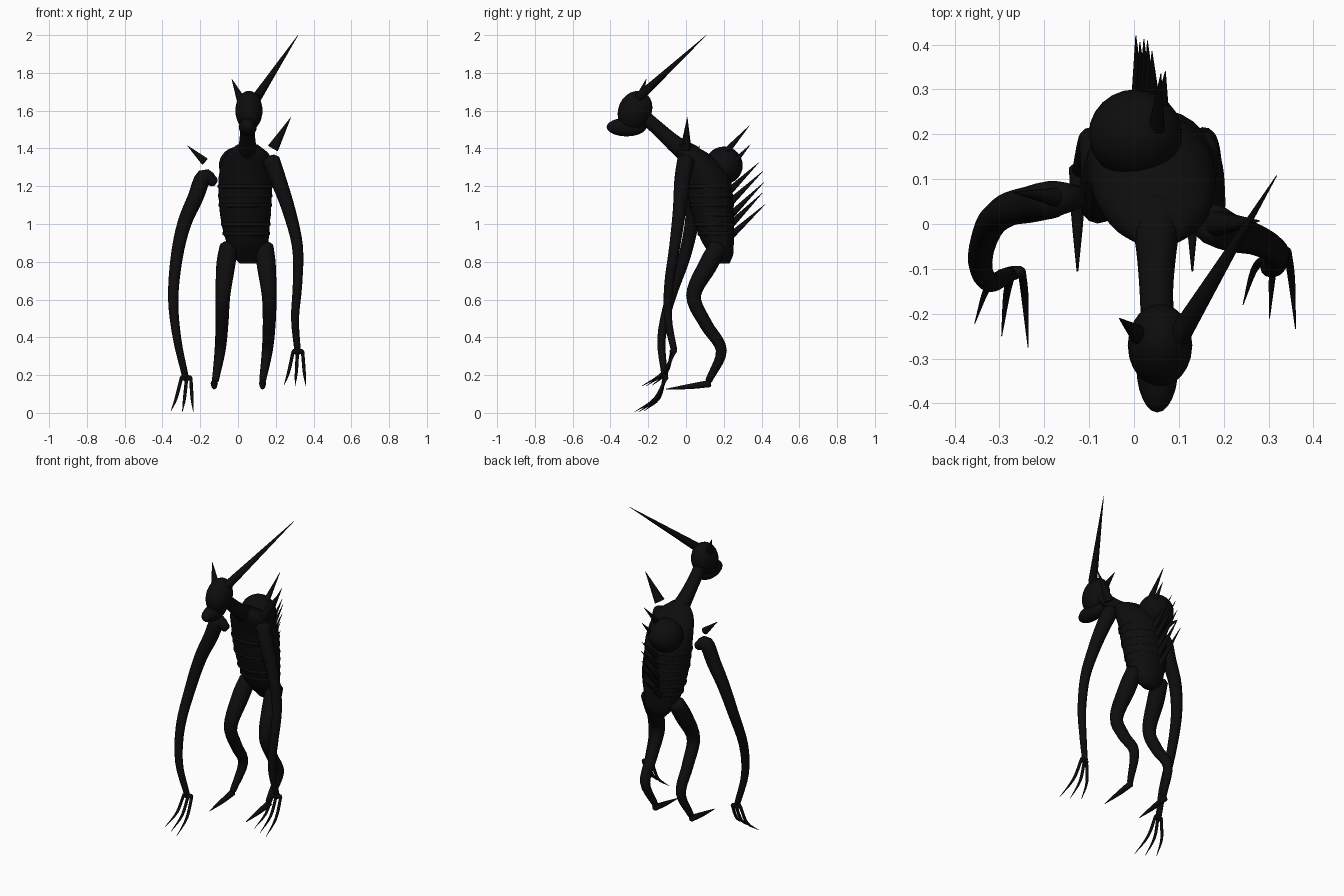
import bpy, bmesh, math
from mathutils import Vector, Matrix

if "Cube" in bpy.data.objects:
    bpy.data.objects.remove(bpy.data.objects["Cube"])


def material(name, v):
    m = bpy.data.materials.new(name)
    m.diffuse_color = (v, v, v, 1)
    m.use_nodes = True
    m.node_tree.nodes["Principled BSDF"].inputs["Base Color"].default_value = m.diffuse_color
    return m


SKIN = material("black_skin", 0.004)
HORN = material("black_horn", 0.0032)


def finish(name, bm, mat):
    bmesh.ops.recalc_face_normals(bm, faces=bm.faces)
    me = bpy.data.meshes.new(name)
    bm.to_mesh(me)
    bm.free()
    for p in me.polygons:
        p.use_smooth = True
    me.materials.append(mat)
    ob = bpy.data.objects.new(name, me)
    bpy.context.collection.objects.link(ob)
    return ob


def loft(name, rings, mat):
    """Skin a list of closed rings of points and cap both ends."""
    bm = bmesh.new()
    vs = [[bm.verts.new(p) for p in r] for r in rings]
    n = len(vs[0])
    for a, b in zip(vs, vs[1:]):
        for i in range(n):
            j = (i + 1) % n
            bm.faces.new((a[i], a[j], b[j], b[i]))
    bm.faces.new(vs[0][::-1])
    bm.faces.new(vs[-1])
    return finish(name, bm, mat)


def spline(pts, steps):
    """Catmull-Rom samples through points of any dimension."""
    p = [Vector(q) for q in pts]
    p = [2 * p[0] - p[1]] + p + [2 * p[-1] - p[-2]]
    out = []
    for i in range(1, len(p) - 2):
        a, b, c, d = p[i - 1:i + 3]
        for s in range(steps):
            t = s / steps
            out.append(0.5 * (2 * b + (c - a) * t + (2 * a - 5 * b + 4 * c - d) * t * t
                              + (3 * b - a - 3 * c + d) * t ** 3))
    return out + [p[-2]]


def tube(name, pts, mat=SKIN, sides=12, steps=4):
    """Tapered limb through (x, y, z, radius) points, with rounded ends."""
    s = spline(pts, steps)
    pos, rad = [v.to_3d() for v in s], [max(v[3], 0.001) for v in s]
    u, rings = Vector((1, 0, 0)), []
    for i, (c, r) in enumerate(zip(pos, rad)):
        t = (pos[min(i + 1, len(pos) - 1)] - pos[max(i - 1, 0)]).normalized()
        u = (u - t * u.dot(t)).normalized()
        w = t.cross(u)
        ring = lambda cc, rr: [cc + rr * (math.cos(a) * u + math.sin(a) * w)
                               for a in (k * math.tau / sides for k in range(sides))]
        if i == 0:
            rings.append(ring(c - t * r * 0.4, r * 0.6))
        rings.append(ring(c, r))
        if i == len(pos) - 1:
            rings.append(ring(c + t * r * 0.4, r * 0.6))
    return loft(name, rings, mat)


def spike(name, base, tip, r):
    """Straight cone from base to tip."""
    a, b = Vector(base), Vector(tip)
    d = b - a
    bm = bmesh.new()
    bmesh.ops.create_cone(bm, cap_ends=True, segments=10, radius1=r, radius2=0.001,
                          depth=d.length,
                          matrix=Matrix.Translation((a + b) / 2)
                          @ d.to_track_quat('Z', 'Y').to_matrix().to_4x4())
    ob = finish(name, bm, HORN)
    for p in ob.data.polygons:
        p.use_smooth = len(p.vertices) == 4
    return ob


def ball(name, c, r, tilt=0):
    bm = bmesh.new()
    bmesh.ops.create_uvsphere(bm, u_segments=24, v_segments=16, radius=1,
                              matrix=Matrix.Translation(c)
                              @ Matrix.Rotation(math.radians(tilt), 4, 'X')
                              @ Matrix.Diagonal((*r, 1)))
    return finish(name, bm, SKIN)


# torso: z, centre x, half width, centre y, half depth
profile = [(1.42, .05, .055, -.01, .045), (1.36, .05, .12, .045, .09), (1.25, .04, .142, .11, .12),
           (1.1, .038, .138, .135, .115), (.98, .042, .125, .155, .1), (.9, .05, .11, .17, .083),
           (.84, .055, .09, .19, .06), (.79, .055, .045, .2, .03)]


def oval(s, k=1.0, n=24):
    z, cx, rx, cy, ry = s
    return [Vector((cx + k * rx * math.cos(a), cy + k * ry * math.sin(a), z))
            for a in (i * math.tau / n for i in range(n))]


body = spline(profile, 4)
loft("torso", [oval(s) for s in body], SKIN)

# ribs: thin bands around the torso
for i in range(6):
    z = 1.2 - i * 0.05
    s = min(body, key=lambda q: abs(q[0] - z)).copy()
    s[0] = z
    band = []
    for dz, k in ((.014, .95), (.007, 1.025), (-.007, 1.025), (-.014, .95)):
        t = s.copy()
        t[0] += dz
        band.append(oval(t, k))
    loft(f"rib_{i + 1}", band, SKIN)

# hump, neck, head
ball("hump", (0.003, .2, 1.31), (.104, .1, .1))
tube("neck", [(.05, .03, 1.36, .06), (.05, -.06, 1.425, .045), (.05, -.16, 1.515, .037),
              (.055, -.24, 1.58, .04)])
ball("head", (.058, -.27, 1.6), (.072, .088, .108), -25)
ball("snout", (.052, -.315, 1.513), (.047, .105, .049))
spike("long_horn", (.1, -.25, 1.67), (.318, .108, 2.0), .026)
spike("short_horn", (.015, -.25, 1.66), (-.033, -.21, 1.768), .023)
spike("ear_spike", (.095, -.25, 1.65), (.115, -.21, 1.72), .018)

# arms
tube("left_arm", [(-.125, .06, 1.22, .026), (-.18, .055, 1.25, .042), (-.225, .045, 1.14, .042),
                  (-.285, .03, 1.0, .037), (-.325, -.01, .82, .032), (-.343, -.085, .6, .027),
                  (-.322, -.13, .39, .022), (-.278, -.112, .19, .017)])
tube("right_arm", [(.175, 0, 1.34, .046), (.215, -.02, 1.23, .042), (.27, -.035, 1.07, .035),
                   (.315, -.06, .88, .029), (.315, -.09, .68, .025), (.302, -.095, .5, .021),
                   (.315, -.063, .33, .017)])

# curved claws: base, tip
claws = {"left": [((-.3, -.115, .185), (-.355, -.222, .01)), ((-.272, -.11, .185), (-.295, -.25, .005)),
                  ((-.25, -.105, .185), (-.236, -.275, 0.004))],
         "right": [((.292, -.075, .325), (.243, -.18, .145)), ((.315, -.067, .325), (.302, -.21, .143)),
                   ((.342, -.06, .325), (.36, -.234, .142))]}
for side, items in claws.items():
    for i, (a, b) in enumerate(items):
        m = (Vector(a) + Vector(b)) / 2 + Vector((0, .025, -.02))
        tube(f"{side}_claw_{i + 1}", [(*a, .009), (*m, .008), (*b, .001)], HORN, 8)
    tube(f"{side}_palm", [(*items[0][0], .013), (*items[1][0], .016), (*items[2][0], .012)])

# legs and pointed feet
for side, xs in (("left", (-.05, -.065, -.08, -.085, -.095, -.12)),
                 ("right", (.14, .15, .165, .165, .155, .13))):
    yzr = [(.17, .88, .048), (.115, .78, .05), (.04, .62, .039), (.105, .47, .034),
           (.187, .33, .029), (.12, .17, .018)]
    tube(f"{side}_leg", [(x, *q) for x, q in zip(xs, yzr)], steps=5)
    x = xs[-1] + (-.006 if side == "left" else 0)
    tube(f"{side}_foot", [(x, .125, .155, .019), (x, .02, .14, .014), (x, -.105, .126, .002)])

# shoulder spikes
spike("left_shoulder_spike", (-.175, .06, 1.33), (-.268, .07, 1.415), .022)
spike("right_shoulder_spike", (.185, 0, 1.4), (.28, .007, 1.565), .03)

# spines down the back: base and tip
spines = [((.05, .21, 1.38), (.06, .335, 1.52)), ((.06, .24, 1.31), (.07, .34, 1.42)),
          ((.045, .235, 1.18), (.04, .385, 1.325)), ((.035, .24, 1.12), (.03, .408, 1.28)),
          ((.025, .24, 1.05), (.022, .412, 1.22)), ((.02, .24, 1.0), (.013, .405, 1.165)),
          ((.01, .24, .94), (.004, .42, 1.105))]
for i, (a, b) in enumerate(spines):
    spike(f"back_spine_{i + 1}", a, b, .019)
